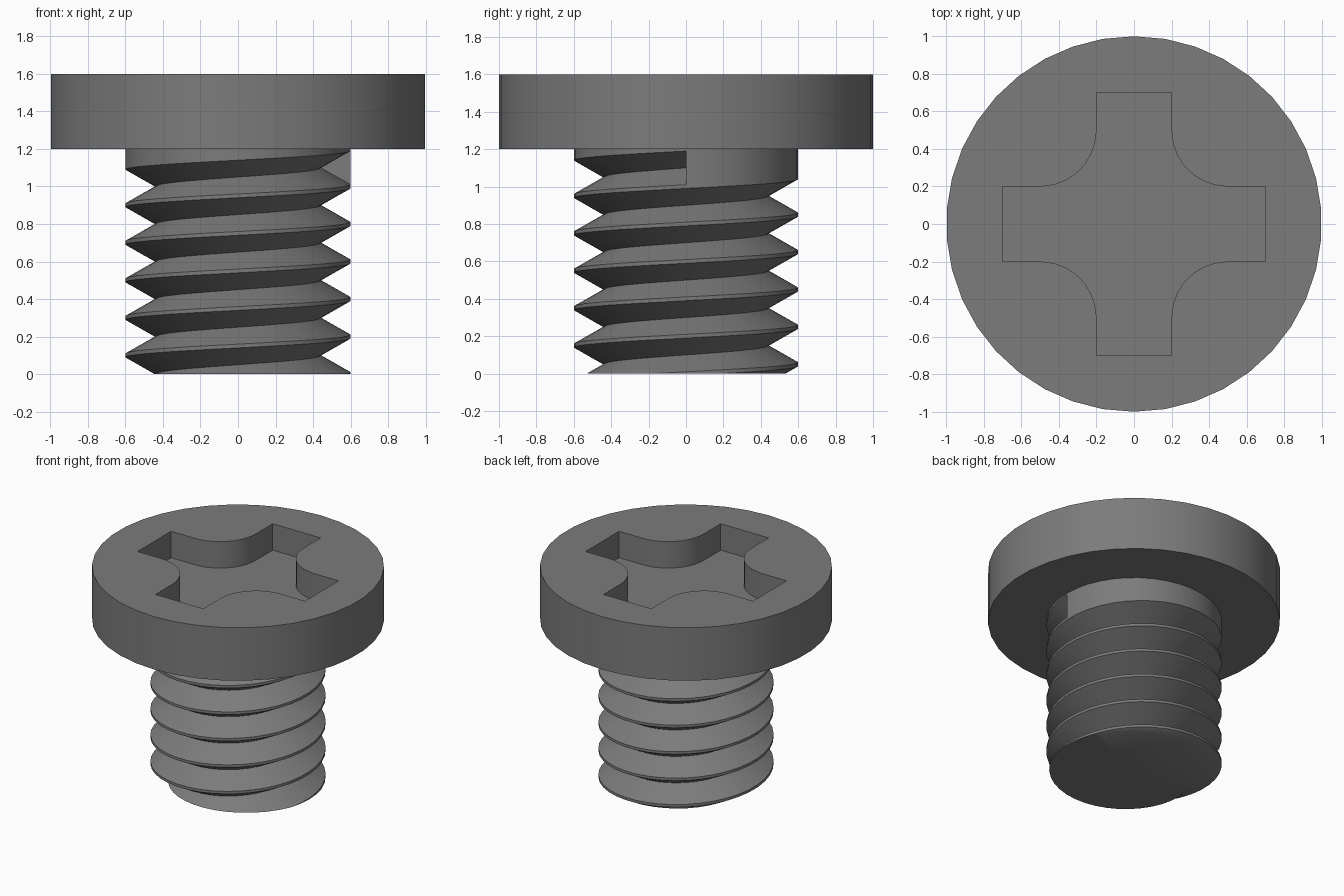
import bpy, bmesh, math

if "Cube" in bpy.data.objects:
    bpy.data.objects.remove(bpy.data.objects["Cube"])

STEEL = bpy.data.materials.new("dark_steel")
STEEL.diffuse_color = (0.2, 0.2, 0.2, 1)
STEEL.use_nodes = True
STEEL.node_tree.nodes["Principled BSDF"].inputs["Base Color"].default_value = STEEL.diffuse_color


def finish(bm, name):
    """Turn a bmesh into a shaded object with the steel material."""
    bmesh.ops.recalc_face_normals(bm, faces=bm.faces[:])
    mesh = bpy.data.meshes.new(name)
    bm.to_mesh(mesh)
    bm.free()
    mesh.materials.append(STEEL)
    ob = bpy.data.objects.new(name, mesh)
    bpy.context.collection.objects.link(ob)
    bpy.ops.object.select_all(action='DESELECT')
    ob.select_set(True)
    bpy.context.view_layer.objects.active = ob
    bpy.ops.object.shade_smooth_by_angle(angle=math.radians(30))
    return ob


def ring(bm, points, z):
    return [bm.verts.new((x, y, z)) for x, y in points]


def wall(bm, a, b):
    """Quads joining two equal closed rings."""
    n = len(a)
    for i in range(n):
        j = (i + 1) % n
        bm.faces.new((a[i], a[j], b[j], b[i]))


# Head: a disc with a filleted cross recess
HEAD_SIDES, HEAD_LOW, HEAD_TOP, RECESS_FLOOR = 38, 1.2, 1.6, 1.4
ARM, HALF, FILLET, STEPS = 0.7, 0.2, 0.3, 10

circle = [(math.cos(a), math.sin(a)) for a in
          (math.pi / 2 + 2 * math.pi * i / HEAD_SIDES for i in range(HEAD_SIDES))]
c = HALF + FILLET
quarter = [(ARM, -HALF), (ARM, HALF)]
for i in range(STEPS + 1):
    a = -math.pi / 2 - math.pi / 2 * i / STEPS
    quarter.append((c + FILLET * math.cos(a), c + FILLET * math.sin(a)))
cross = []
for x, y in [(1, 0), (0, 1), (-1, 0), (0, -1)]:
    cross += [(px * x - py * y, px * y + py * x) for px, py in quarter]

bm = bmesh.new()
low, top = ring(bm, circle, HEAD_LOW), ring(bm, circle, HEAD_TOP)
rim, floor = ring(bm, cross, HEAD_TOP), ring(bm, cross, RECESS_FLOOR)
wall(bm, low, top)
wall(bm, rim, floor)
bm.faces.new(low)
bm.faces.new(floor)
edges = [e for e in bm.edges if all(v.co.z > HEAD_TOP - 1e-4 for v in e.verts)]
bmesh.ops.triangle_fill(bm, use_beauty=True, edges=edges, normal=(0, 0, 1))
finish(bm, "screw_head")

# Threaded shaft: a helical tooth, plain collar on the last turn
SEG, PITCH, MAJOR, MINOR, CREST = 40, 0.2, 0.6, 0.44, 0.01
bm = bmesh.new()


def helix(profile, start, end):
    """Sweep profile(t) -> [(radius, z)] where t counts turns."""
    previous = None
    for i in range(start * SEG, end * SEG + 1):
        a = 2 * math.pi * (i % SEG) / SEG
        column = [bm.verts.new((r * math.cos(a), r * math.sin(a), z))
                  for r, z in profile(i / SEG)]
        if previous:
            for k in range(len(column) - 1):
                bm.faces.new((previous[k], column[k], column[k + 1], previous[k + 1]))
        previous = column


def tooth(t):
    z = PITCH * t
    return [(MINOR, z - PITCH / 2), (MAJOR, z - CREST),
            (MAJOR, z + CREST), (MINOR, z + PITCH / 2)]


def collar(t):
    z = PITCH * t
    return [(MINOR, z - PITCH / 2), (MAJOR, z - CREST),
            (MAJOR, min(z + CREST, HEAD_LOW)), (MAJOR, HEAD_LOW)]


helix(tooth, -1, 5)
helix(collar, 5, 6)
# flat end of the thread groove
bm.faces.new([bm.verts.new(p) for p in
              [(MINOR, 0, 1.1), (MAJOR, 0, 1.2 - CREST), (MAJOR, 0, 1.0 + CREST)]])
bmesh.ops.remove_doubles(bm, verts=bm.verts[:], dist=1e-4)

# trim the thread at the base and close it
bmesh.ops.bisect_plane(bm, geom=bm.verts[:] + bm.edges[:] + bm.faces[:], dist=1e-5,
                       plane_co=(0, 0, 0), plane_no=(0, 0, 1), clear_inner=True)
base = [e for e in bm.edges if e.is_boundary and all(abs(v.co.z) < 1e-4 for v in e.verts)]
centre = bm.verts.new((0, 0, 0))
for e in base:
    bm.faces.new((e.verts[0], e.verts[1], centre))
finish(bm, "threaded_shaft")
